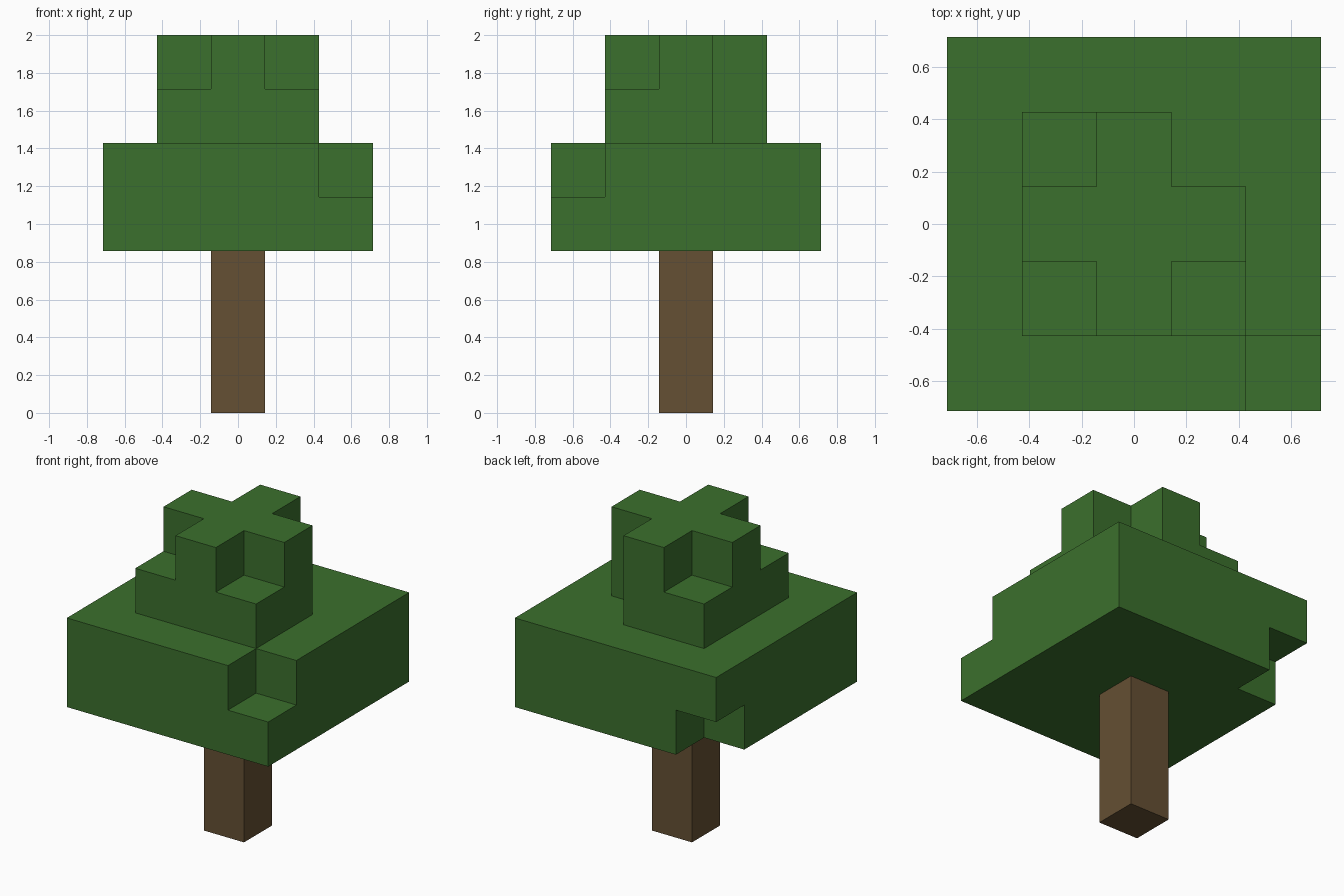
import bpy
import bmesh
import math
from itertools import product
from mathutils import Vector

cube = bpy.data.objects.get("Cube")
if cube:
    bpy.data.objects.remove(cube, do_unlink=True)

U = 2 / 7  # edge length of one block


def make_material(name, rgb):
    mat = bpy.data.materials.new(name)
    mat.use_nodes = True
    mat.diffuse_color = (*rgb, 1)
    mat.node_tree.nodes["Principled BSDF"].inputs["Base Color"].default_value = (*rgb, 1)
    return mat


def add_tier(name, width, height, base, mat, missing=()):
    """Square stack of blocks, less the missing (x, y, layer) ones, as a clean shell."""
    r = width // 2
    side = range(-r, r + 1)
    cells = set(product(side, side, range(height))) - set(missing)
    bm = bmesh.new()
    for cell in sorted(cells):
        centre = Vector(cell) + Vector((0, 0, base + 0.5))
        for axis, sign in product(range(3), (-1, 1)):
            normal = Vector((0, 0, 0))
            normal[axis] = sign
            neighbour = tuple(int(c + n) for c, n in zip(cell, normal))
            if neighbour in cells:
                continue
            # Exposed side of this block
            u = Vector((0, 0, 0))
            u[(axis + 1) % 3] = 0.5
            v = normal.cross(u)
            mid = centre + normal * 0.5
            bm.faces.new([bm.verts.new((mid + d) * U)
                          for d in (-u - v, u - v, u + v, v - u)])
    # Weld the blocks and merge the flat areas into single faces
    bmesh.ops.remove_doubles(bm, verts=bm.verts, dist=U / 100)
    bmesh.ops.dissolve_limit(bm, angle_limit=math.radians(1),
                             verts=bm.verts, edges=bm.edges)
    mesh = bpy.data.meshes.new(name)
    bm.to_mesh(mesh)
    bm.free()
    mesh.materials.append(mat)
    obj = bpy.data.objects.new(name, mesh)
    bpy.context.collection.objects.link(obj)
    return obj


leaf_green = make_material("leaf green", (0.044, 0.162, 0.026))
bark_brown = make_material("bark brown", (0.130, 0.080, 0.033))

# Trunk
add_tier("trunk", 1, 3, 0, bark_brown)

# Wide lower foliage: one top corner and the opposite bottom corner are missing
add_tier("lower_foliage", 5, 2, 3, leaf_green, [(2, -2, 1), (-2, 2, 0)])

# Narrow upper foliage: cross-shaped top, back left corner missing all the way down
top_corners = [(x, y, 1) for x, y in product((-1, 1), repeat=2)]
add_tier("upper_foliage", 3, 2, 5, leaf_green, top_corners + [(1, 1, 0)])
